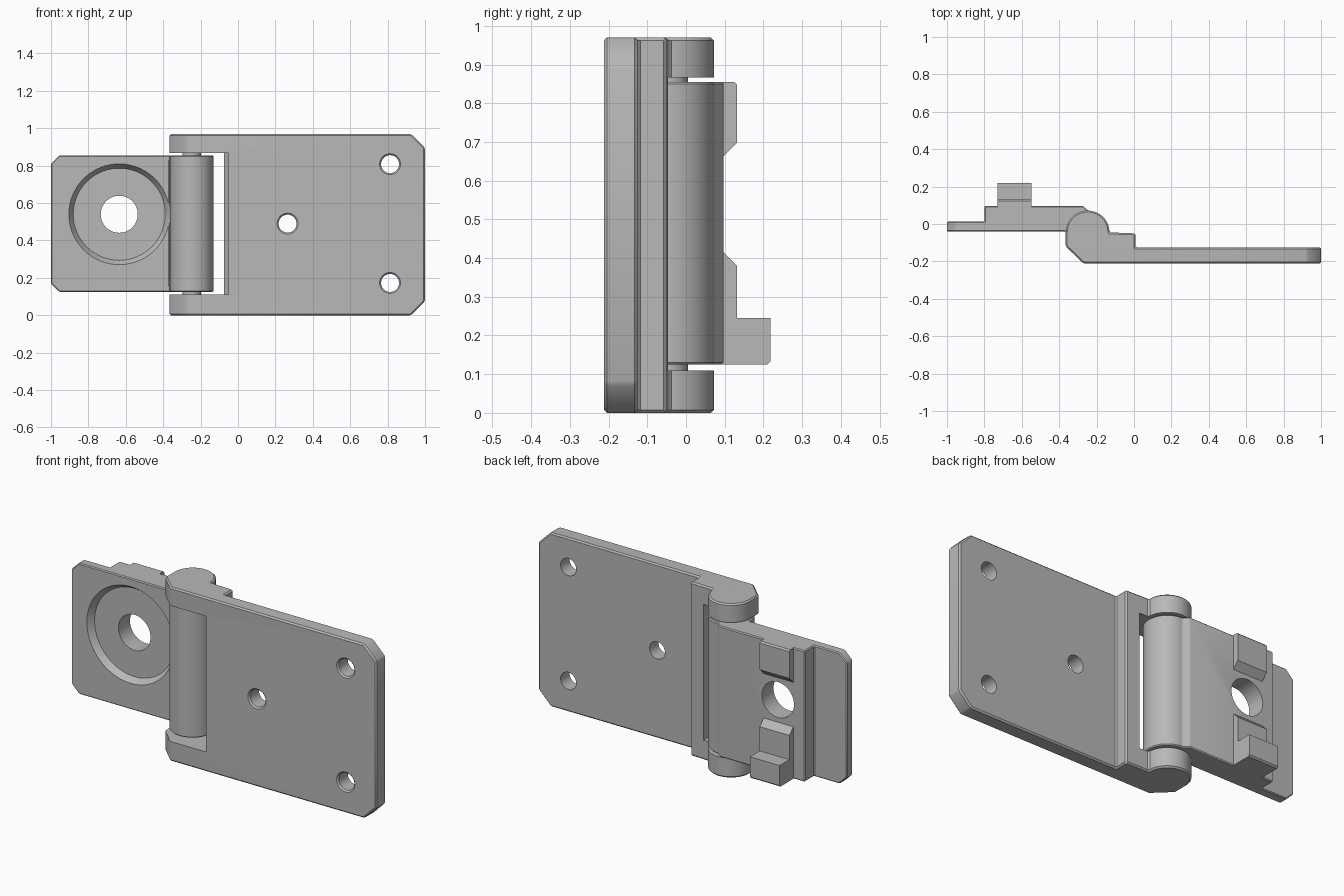
import bpy, bmesh
from math import sin, cos, radians
from mathutils import Vector

cube = bpy.data.objects.get("Cube")
if cube:
    bpy.data.objects.remove(cube)

grey = bpy.data.materials.new("satin grey")
grey.use_nodes = True
grey.diffuse_color = (0.48, 0.48, 0.48, 1)
grey.node_tree.nodes["Principled BSDF"].inputs["Base Color"].default_value = (0.48, 0.48, 0.48, 1)

PIN_X, PIN_Y, R = -0.248, -0.045, 0.117


def arc(start, end, steps):
    angles = [radians(start + (end - start) * i / steps) for i in range(steps + 1)]
    return [(PIN_X + R * cos(a), PIN_Y + R * sin(a)) for a in angles]


def make_object(name, bm):
    bmesh.ops.recalc_face_normals(bm, faces=bm.faces)
    mesh = bpy.data.meshes.new(name)
    bm.to_mesh(mesh)
    bm.free()
    mesh.materials.append(grey)
    obj = bpy.data.objects.new(name, mesh)
    bpy.context.collection.objects.link(obj)
    return obj


def extrude(name, outline, low, high, axis="z", planes=()):
    """Extrude an outline along z (points x, y) or x (points y, z), then trim by planes."""
    bm = bmesh.new()
    place = (lambda a, b: (a, b, low)) if axis == "z" else (lambda a, b: (low, a, b))
    face = bm.faces.new([bm.verts.new(place(a, b)) for a, b in outline])
    top = bmesh.ops.extrude_face_region(bm, geom=[face])["geom"]
    shift = Vector((0, 0, high - low) if axis == "z" else (high - low, 0, 0))
    bmesh.ops.translate(bm, vec=shift, verts=[v for v in top if isinstance(v, bmesh.types.BMVert)])
    for point, normal in planes:
        bmesh.ops.bisect_plane(bm, geom=bm.verts[:] + bm.edges[:] + bm.faces[:],
                               plane_co=point, plane_no=normal, clear_outer=True)
        bmesh.ops.holes_fill(bm, edges=[e for e in bm.edges if e.is_boundary])
    return make_object(name, bm)


def lathe(name, profile, x, z, steps=64):
    """Turn a (radius, y) profile around an axis parallel to y."""
    bm = bmesh.new()
    rings = []
    for r, y in profile:
        rings.append([bm.verts.new((x + r * cos(radians(360 * i / steps)), y,
                                    z + r * sin(radians(360 * i / steps)))) for i in range(steps)])
    for a, b in zip(rings, rings[1:]):
        for i in range(steps):
            j = (i + 1) % steps
            bm.faces.new((a[i], a[j], b[j], b[i]))
    bm.faces.new(rings[0])
    bm.faces.new(rings[-1])
    return make_object(name, bm)


def finish(obj, bevel=0, cutters=()):
    """Chamfer the edges, cut the openings, then shade."""
    bpy.ops.object.select_all(action="DESELECT")
    obj.select_set(True)
    bpy.context.view_layer.objects.active = obj
    if bevel:
        mod = obj.modifiers.new("edge chamfer", "BEVEL")
        mod.width, mod.segments, mod.limit_method = bevel, 1, "ANGLE"
        mod.angle_limit = radians(32)
        bpy.ops.object.modifier_apply(modifier=mod.name)
    for cutter in cutters:
        mod = obj.modifiers.new("cut", "BOOLEAN")
        mod.operation, mod.solver, mod.object = "DIFFERENCE", "EXACT", cutter
        bpy.ops.object.modifier_apply(modifier=mod.name)
        bpy.data.objects.remove(cutter)
    bpy.ops.object.shade_smooth_by_angle(angle=radians(25))


# Large leaf with its outer knuckles
H = 0.97
leaf_outline = [(-0.27, -0.212), (1, -0.212), (1, -0.125), (0.008, -0.125), (0.008, -0.05)]
leaf_outline += arc(0, 180, 32) + [(-0.365, -0.12)]
large_leaf = extrude("large_leaf", leaf_outline, 0, H, planes=[
    ((1, 0, 0.075), (1, 0, -1)), ((1, 0, H - 0.075), (1, 0, 1))])
notch = extrude("notch_cutter", [(-0.5, -0.3), (-0.05, -0.3), (-0.05, -0.125), (-0.075, -0.1),
                                 (-0.075, 0.2), (-0.5, 0.2)], 0.11, 0.867)
screw_holes = [lathe("screw_hole_cutter", [(0.066, -0.222), (0.048, -0.204), (0.048, -0.05)], x, z, 40)
               for x, z in ((0.813, 0.173), (0.813, 0.808), (0.265, 0.49))]
finish(large_leaf, 0.008, [notch] + screw_holes)

# Small leaf with the central barrel
LOW, HIGH = 0.125, 0.855
small_outline = [(-1, -0.04), (-0.367, -0.04)] + arc(180, 450, 48)
small_outline += [(-0.272, 0.097), (-0.8, 0.097), (-0.8, 0.013), (-1, 0.013)]
small_leaf = extrude("small_leaf", small_outline, LOW, HIGH, planes=[
    ((-1, 0, LOW + 0.045), (-1, 0, -1)), ((-1, 0, HIGH - 0.045), (-1, 0, 1))])
recess = lathe("recess_cutter", [(0.276, -0.05), (0.246, -0.005)], -0.635, 0.54, 96)
bore = lathe("bore_cutter", [(0.099, -0.1), (0.099, 0.2)], -0.635, 0.54)
finish(small_leaf, 0.007, [recess, bore])

# Lugs on the back of the small leaf
lower_lug = extrude("lower_hook_lug", [(0.09, LOW), (0.21, LOW), (0.218, LOW + 0.008), (0.218, 0.245),
                                       (0.132, 0.245), (0.132, 0.38), (0.09, 0.422)],
                    -0.73, -0.547, "x")
upper_lug = extrude("upper_lug", [(0.09, HIGH), (0.124, HIGH), (0.132, HIGH - 0.008),
                                  (0.132, 0.698), (0.09, 0.656)], -0.73, -0.547, "x")
finish(lower_lug)
finish(upper_lug)

# Hinge pin bridging the small gaps at both ends of the barrel
pin_outline = [(PIN_X + 0.05 * cos(radians(a)), PIN_Y + 0.05 * sin(radians(a))) for a in range(0, 360, 10)]
for name, low, high in (("lower_pin", 0.1, 0.135), ("upper_pin", 0.845, 0.88)):
    finish(extrude(name, pin_outline, low, high))
